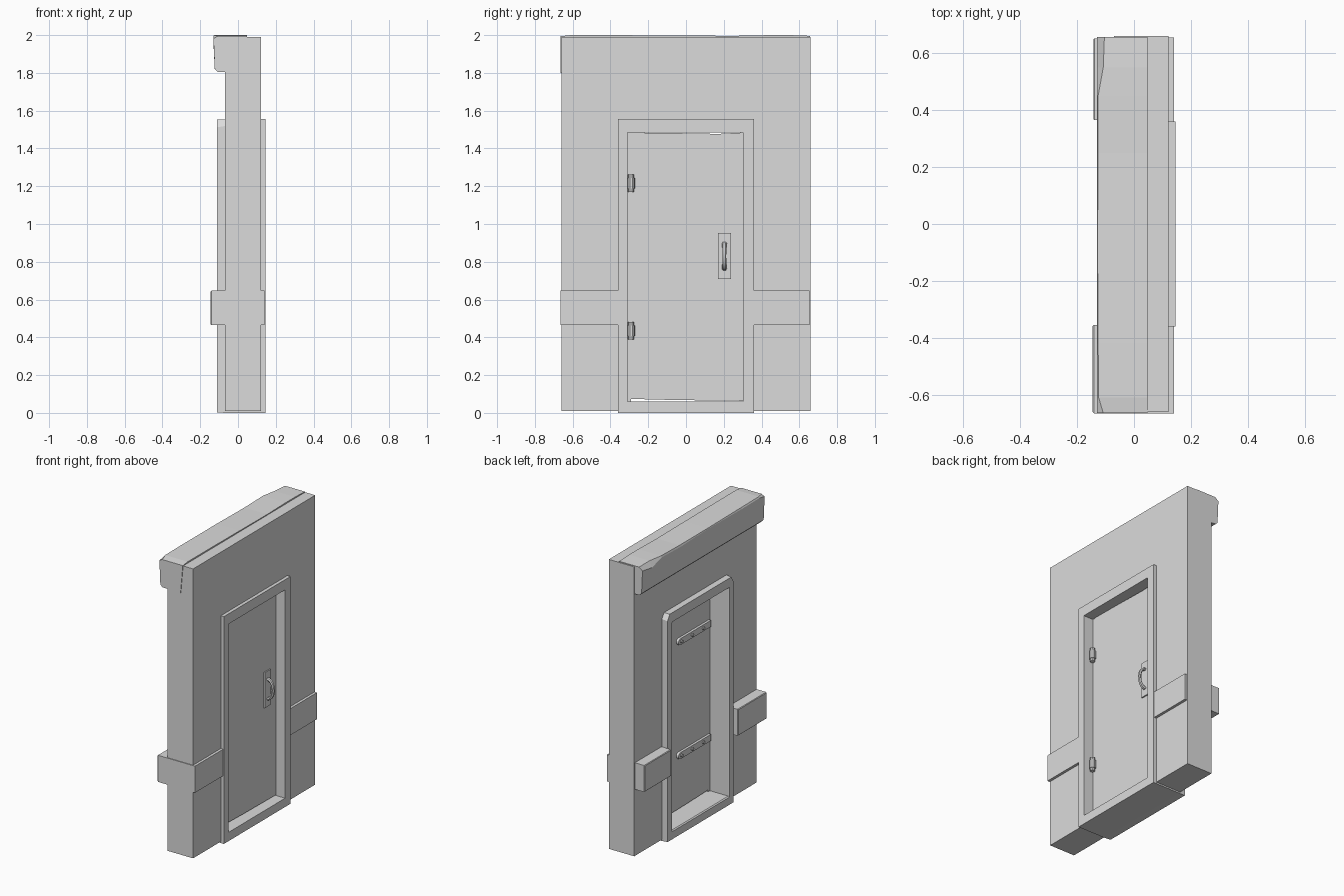
import bpy, bmesh, math
from mathutils import Matrix

if "Cube" in bpy.data.objects:
    bpy.data.objects.remove(bpy.data.objects["Cube"])

grey = bpy.data.materials.new("plain_grey")
grey.use_nodes = True
grey.diffuse_color = (0.71, 0.71, 0.71, 1)
grey.node_tree.nodes["Principled BSDF"].inputs["Base Color"].default_value = (0.71, 0.71, 0.71, 1)


def finish(name, bm):
    bmesh.ops.recalc_face_normals(bm, faces=bm.faces)
    mesh = bpy.data.meshes.new(name)
    bm.to_mesh(mesh)
    bm.free()
    obj = bpy.data.objects.new(name, mesh)
    bpy.context.collection.objects.link(obj)
    mesh.materials.append(grey)
    return obj


def loft(name, rings, closed=False):
    """Bridge matching rings of points; cap the ends unless closed."""
    bm = bmesh.new()
    rows = [[bm.verts.new(p) for p in ring] for ring in rings]
    n = len(rows[0])
    pairs = list(zip(rows, rows[1:])) + ([(rows[-1], rows[0])] if closed else [])
    for a, b in pairs:
        for i in range(n):
            j = (i + 1) % n
            bm.faces.new((a[i], a[j], b[j], b[i]))
    if not closed:
        bm.faces.new(rows[0])
        bm.faces.new(rows[-1])
    return finish(name, bm)


def slab(name, outline, x0, x1):
    """Extrude a (y, z) outline along x."""
    return loft(name, [[(x, y, z) for y, z in outline] for x in (x0, x1)])


def box(name, x, y, z):
    return slab(name, [(y[0], z[0]), (y[1], z[0]), (y[1], z[1]), (y[0], z[1])], *x)


def rect(x, y0, y1, z0, z1):
    return [(x, y0, z0), (x, y1, z0), (x, y1, z1), (x, y0, z1)]


def cut_rect(x, y0, y1, z0, z1, cut):
    """Rectangle with both top corners cut off."""
    return [(x, y0, z0), (x, y1, z0), (x, y1, z1 - cut), (x, y1 - cut * .6, z1),
            (x, y0 + cut * .6, z1), (x, y0, z1 - cut)]


def rod(name, x, y, z, sections):
    """Stack of (radius, half height) drums about a vertical axis."""
    bm = bmesh.new()
    for r, h in sections:
        bmesh.ops.create_cone(bm, cap_ends=True, segments=10, radius1=r, radius2=r,
                              depth=2 * h, matrix=Matrix.Translation((x, y, z)))
    return finish(name, bm)


# Wall with a door-shaped gap open at the bottom
slab("wall", [(-.66, .01), (-.34, .01), (-.34, 1.52), (.34, 1.52), (.34, .01),
              (.66, .01), (.66, 1.99), (-.66, 1.99)], -.07, .122)

# Door frame: crisp at the front, worn corners at the back
loft("door_frame_front", [
    rect(.145, -.36, .36, 0, 1.555),
    rect(-.06, -.36, .36, 0, 1.555),
    rect(-.06, -.31, .302, .06, 1.485),
    rect(.145, -.31, .302, .06, 1.485)], closed=True)
loft("door_frame_back", [
    cut_rect(-.06, -.36, .36, 0, 1.555, .035),
    cut_rect(-.11, -.357, .357, .002, 1.552, .04),
    cut_rect(-.11, -.314, .306, .054, 1.489, .004),
    cut_rect(-.102, -.31, .302, .06, 1.485, .004),
    cut_rect(-.06, -.31, .302, .06, 1.485, .004)], closed=True)

# Flat strip on the hinge side of the opening
box("hinge_strip", (.036, .07), (-.312, -.291), (.058, 1.487))

# Thin door leaf with a slightly uneven top and bottom edge
slab("door", [(-.292, .074), (-.05, .068), (.303, .064), (.303, 1.484),
              (.17, 1.477), (-.05, 1.481), (-.292, 1.484)], .034, .075)

# Wall bands either side of the frame
right_band = box("right_band", (-.145, .14), (-.665, -.355), (.465, .647))
left_band_front = box("left_band_front", (.1, .14), (.355, .655), (.465, .647))
left_band_back = box("left_band_back", (-.143, -.05), (.365, .652), (.465, .647))
for band in (right_band, left_band_back):
    # Soften the rear face only
    bm = bmesh.new()
    bm.from_mesh(band.data)
    rear = [e for e in bm.edges if all(v.co.x < -.1 for v in e.verts)]
    bmesh.ops.bevel(bm, geom=rear, offset=.004, segments=1, affect='EDGES')
    bm.to_mesh(band.data)
    bm.free()

# Worn lintel: stations along y as (y, top height, chip width, chip drop)
stations = [(-.664, 1.994, .022, .012), (-.61, 2.0, .006, .008), (-.42, 2.0, .004, .01),
            (-.05, 1.998, .002, .004), (.25, 1.996, .004, .012), (.45, 2.0, .004, .01),
            (.55, 2.0, .022, .04), (.656, 1.996, .026, .02)]
loft("lintel", [[(.047, y, top), (-.13 + chip, y, top), (-.13, y, top - drop),
                 (-.123, y, 1.82), (-.108, y, 1.805), (.03, y, 1.80)]
                for y, top, chip, drop in stations])

# Barrel hinges at the front, with studded straps across the back of the door
for label, z in (("upper", 1.215), ("lower", .435)):
    rod(label + "_hinge", .09, -.291, z, [(.016, .046), (.021, .028)])
    tip = [(.035 + .022 * math.cos(a), z + .022 * math.sin(a))
           for a in [math.radians(d) for d in range(-90, 91, 30)]]
    slab(label + "_strap", [(-.295, z + .022), (-.295, z - .022)] + tip, .017, .04)
    for i, y in enumerate((-.21, -.09, .025)):
        bm = bmesh.new()
        turn = Matrix.Translation((.014, y, z)) @ Matrix.Rotation(math.pi / 2, 4, 'Y')
        bmesh.ops.create_cone(bm, cap_ends=True, segments=8, radius1=.011, radius2=.011,
                              depth=.012, matrix=turn)
        finish(f"{label}_stud_{i + 1}", bm)

# Handle plate and bowed pull
box("handle_plate", (.07, .084), (.17, .238), (.71, .952))
rings = []
steps = 10
for i in range(steps + 1):
    t = math.pi * i / steps
    cx, cz = .08 + .046 * math.sin(t), .83 - .068 * math.cos(t)
    nx, nz = math.sin(t), -math.cos(t)
    half = .014 - .004 * math.sin(t)
    rings.append([(cx + s * .008 * nx, .203 + w * half, cz + s * .008 * nz)
                  for s, w in ((1, -.6), (1, .6), (0, 1), (-1, .6), (-1, -.6), (0, -1))])
handle = loft("door_handle", rings)

# Smooth only the rounded hardware
for obj in bpy.context.collection.objects:
    obj.select_set(False)
handle.select_set(True)
bpy.context.view_layer.objects.active = handle
bpy.ops.object.shade_smooth_by_angle(angle=math.radians(40))
